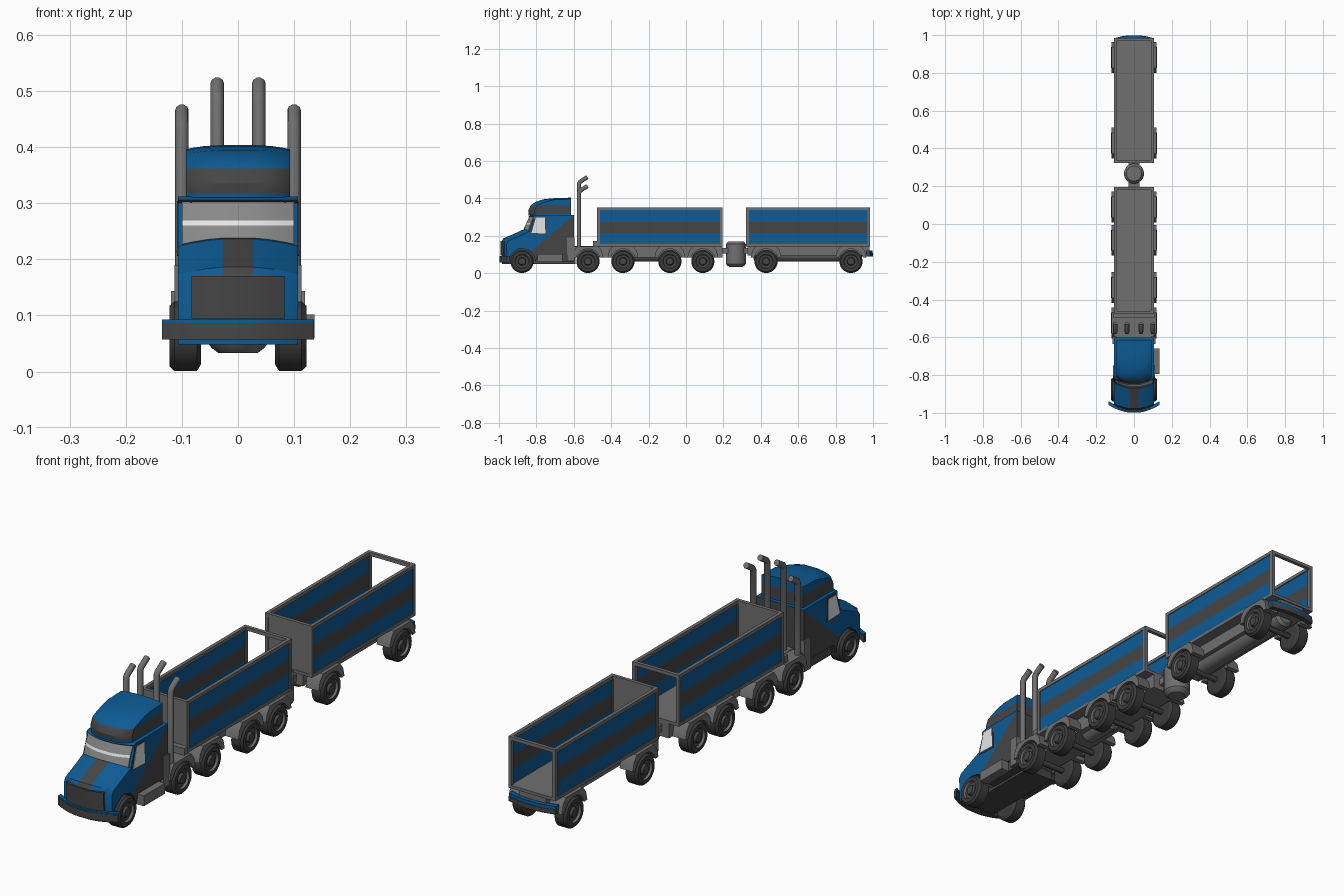
import bpy, bmesh, math
from mathutils import Vector

if "Cube" in bpy.data.objects:
    bpy.data.objects.remove(bpy.data.objects["Cube"])

def material(name, rgb):
    m = bpy.data.materials.new(name)
    m.diffuse_color = (*rgb, 1)
    m.use_nodes = True
    m.node_tree.nodes["Principled BSDF"].inputs["Base Color"].default_value = m.diffuse_color
    return m

BLUE = material("blue paint", (0.004, 0.105, 0.30))
GREY = material("grey metal", (0.16, 0.16, 0.16))
DARK = material("dark grey paint", (0.06, 0.06, 0.06))
TYRE = material("tyre rubber", (0.045, 0.045, 0.045))
GLASS = material("pale glass", (0.78, 0.80, 0.80))
TINT = material("grey glass", (0.25, 0.25, 0.25))

def finish(name, bm, *mats):
    bmesh.ops.recalc_face_normals(bm, faces=bm.faces)
    me = bpy.data.meshes.new(name)
    bm.to_mesh(me)
    bm.free()
    for m in mats:
        me.materials.append(m)
    ob = bpy.data.objects.new(name, me)
    bpy.context.collection.objects.link(ob)
    return ob

def prism(name, profile, xs, mats, shape=None, cuts=(), rule=None):
    """Extrude a (y, z) profile through the x stations, reshape, cut and colour it."""
    bm = bmesh.new()
    f = shape or (lambda x, y, z: (x, y, z))
    rows = [[bm.verts.new(f(x, y, z)) for y, z in profile] for x in xs]
    n = len(profile)
    for a, b in zip(rows, rows[1:]):
        for i in range(n):
            j = (i + 1) % n
            bm.faces.new((a[i], a[j], b[j], b[i]))
    caps = [bm.faces.new(rows[0]), bm.faces.new(rows[-1])]
    if cuts:
        bmesh.ops.triangulate(bm, faces=caps)
    bmesh.ops.recalc_face_normals(bm, faces=bm.faces)
    for co, no in cuts:
        bmesh.ops.bisect_plane(bm, geom=bm.verts[:] + bm.edges[:] + bm.faces[:],
                               plane_co=co, plane_no=no, dist=1e-5)
    if rule:
        for face in bm.faces:
            face.normal_update()
            face.material_index = rule(face.calc_center_median(), face.normal)
    return finish(name, bm, *mats)

def box(name, x, y, z, mat):
    return prism(name, [(y[0], z[0]), (y[1], z[0]), (y[1], z[1]), (y[0], z[1])], x, [mat])

def lathe(name, profile, axis, centre, mats, rule=None, seg=28):
    """Revolve (distance along axis, radius) points."""
    bm = bmesh.new()
    c = Vector(centre)
    rings = []
    for t, r in profile:
        ring = []
        for k in range(seg):
            a = 2 * math.pi * k / seg
            u, v = r * math.cos(a), r * math.sin(a)
            ring.append(bm.verts.new(c + Vector({'X': (t, u, v), 'Y': (u, t, v), 'Z': (u, v, t)}[axis])))
        rings.append(ring)
    for i, (a, b) in enumerate(zip(rings, rings[1:])):
        for k in range(seg):
            j = (k + 1) % seg
            bm.faces.new((a[k], a[j], b[j], b[k])).material_index = rule(i) if rule else 0
    for i, ring in ((0, rings[0]), (len(rings) - 2, rings[-1])):
        bm.faces.new(ring).material_index = rule(i) if rule else 0
    return finish(name, bm, *mats)

def arc(cy, cz, r, a0, a1, n=12):
    return [(cy + r * math.cos(math.radians(a0 + (a1 - a0) * i / n)),
             cz + r * math.sin(math.radians(a0 + (a1 - a0) * i / n))) for i in range(n + 1)]

def stations(half, *inner):
    s = sorted((half, *inner))
    return [-v for v in reversed(s)] + s

# Cab with hood, bowed towards the front
def bow(x, y, z):
    if y < -0.96 or (y < -0.8 and z > 0.16):
        y += 2.5 * x * x
        if 0.16 < z < 0.26:
            z -= 1.2 * x * x
    return x, y, z

cab = [(-0.985, 0.048), (-0.988, 0.17), (-0.978, 0.187), (-0.92, 0.212), (-0.866, 0.237),
       (-0.838, 0.30), (-0.845, 0.306), (-0.832, 0.312), (-0.6, 0.312), (-0.6, 0.1),
       (-0.79, 0.1), (-0.805, 0.06)] + arc(-0.877, 0.063, 0.07, 0, 180) + [(-0.95, 0.048)]

def cab_rule(c, n):
    if abs(n.x) > 0.8:
        return int(c.z < 0.13 + (c.y + 0.81) * 0.857)
    if n.z < -0.4 or n.y > 0.8:
        return 1
    return int(abs(c.x) < 0.027 and c.y < -0.86 and c.z > 0.17)

prism("cab", cab, stations(0.107, 0.027, 0.055, 0.083), [BLUE, DARK], bow,
      [((0, -0.81, 0.13), (0, -0.857, 1))], cab_rule)

# Grille, windscreen and side windows
prism("grille", [(-0.986, 0.095), (-0.993, 0.095), (-0.995, 0.17), (-0.985, 0.17)],
      stations(0.083, 0.027, 0.055), [DARK], lambda x, y, z: (x, y + 2.5 * x * x, z))
prism("windscreen", [(-0.860, 0.237), (-0.869, 0.239), (-0.859, 0.2605), (-0.855, 0.2695),
                     (-0.840, 0.302), (-0.832, 0.302)], stations(0.1, 0.027, 0.055, 0.08),
      [TINT, GLASS], lambda x, y, z: (x, y + 2.5 * x * x, z - (1.2 * x * x if z < 0.26 else 0)),
      (), lambda c, n: int(0.257 < c.z < 0.268 and n.y < -0.5))
for s in (-1, 1):
    prism("side_window", [(-0.826, 0.215), (-0.752, 0.212), (-0.754, 0.298), (-0.803, 0.298)],
          [s * 0.105, s * 0.110], [GLASS])
    prism("window_frame", [(-0.833, 0.209), (-0.746, 0.206), (-0.748, 0.304), (-0.804, 0.304)],
          [s * 0.105, s * 0.1085], [DARK])

# Roof fairing: dark band below, blue cap above
def roof_shape(x, y, z):
    k = (abs(x) / 0.093) ** 3
    if y < -0.7:
        y += 0.035 * k
    return x, y, z - (0.008 * k if z > 0.37 else 0)

prism("roof_fairing", [(-0.842, 0.31), (-0.845, 0.335), (-0.832, 0.362), (-0.805, 0.382), (-0.765, 0.395),
                       (-0.70, 0.402), (-0.615, 0.404), (-0.615, 0.31)],
      stations(0.093, 0.03, 0.06, 0.08, 0.089), [BLUE, DARK], roof_shape,
      [((0, 0, 0.362), (0, 0, 1)), ((0, 0, 0.318), (0, 0, 1))],
      lambda c, n: int(0.318 < c.z < 0.362))

# Front and rear bumpers
def curved_bar(name, y0, y1, z, half, k, mat):
    prism(name, [(y0, z[0]), (y1, z[0]), (y1, z[1]), (y0, z[1])],
          stations(half, 0.03, 0.06, 0.085, 0.11) if half > 0.11 else stations(half, 0.03, 0.06),
          [mat], lambda x, y, z: (x, y + k * x * x, z))

curved_bar("front_bumper", -1.0, -0.985, (0.057, 0.087), 0.135, 2.3, DARK)
curved_bar("front_bumper_trim", -0.998, -0.98, (0.087, 0.093), 0.135, 2.3, BLUE)
curved_bar("rear_bumper", 0.98, 1.0, (0.09, 0.108), 0.105, -1.5, DARK)
curved_bar("rear_bumper_trim", 0.978, 0.998, (0.108, 0.122), 0.105, -1.5, BLUE)

# Exhaust stacks with angled tips
for x, top in ((-0.1, 0.466), (-0.037, 0.514), (0.037, 0.514), (0.1, 0.466)):
    cu = bpy.data.curves.new("exhaust_stack", 'CURVE')
    cu.dimensions = '3D'
    cu.bevel_depth = 0.012
    cu.bevel_resolution = 3
    cu.use_fill_caps = True
    sp = cu.splines.new('POLY')
    path = [(-0.572, 0.12), (-0.572, top - 0.035), (-0.565, top - 0.024), (-0.527, top)]
    sp.points.add(len(path) - 1)
    for p, (y, z) in zip(sp.points, path):
        p.co = (x, y, z, 1)
    cu.materials.append(GREY)
    bpy.context.collection.objects.link(bpy.data.objects.new("exhaust_stack", cu))

# Tractor chassis, step and boxes behind the cab
box("cab_underframe", (-0.064, 0.064), (-0.96, -0.59), (0.05, 0.14), DARK)
box("cab_floor", (-0.1, 0.1), (-0.79, -0.6), (0.06, 0.101), DARK)
box("side_step", (0.1, 0.136), (-0.795, -0.66), (0.06, 0.102), GREY)
box("rear_deck", (-0.105, 0.105), (-0.6, -0.475), (0.125, 0.142), GREY)
box("headboard", (-0.108, 0.108), (-0.497, -0.475), (0.125, 0.172), GREY)
for s in (-1, 1):
    box("cab_rear_box", (s * 0.09, s * 0.113), (-0.636, -0.595), (0.065, 0.19), GREY)

# Open bins: frame, floor, front wall and striped sides
def bin_body(y0, y1):
    lo, hi, w, t = 0.144, 0.352, 0.105, 0.014
    box("bin_floor", (-w, w), (y0, y1), (lo, lo + 0.012), GREY)
    box("bin_front_wall", (-w, w), (y0 + 0.002, y0 + 0.010), (lo, hi - 0.005), GREY)
    for y in (y0, y1 - t):
        box("bin_top_cross_rail", (-w, w), (y, y + t), (hi - t, hi), GREY)
    for s in (-1, 1):
        box("bin_top_rail", (s * (w - t), s * w), (y0, y1), (hi - t, hi), GREY)
        for y in (y0, y1 - t):
            box("bin_corner_post", (s * (w - t), s * w), (y, y + t), (lo, hi), GREY)
        for z, mat in (((0.155, 0.214), BLUE), ((0.214, 0.274), DARK), ((0.274, 0.339), BLUE)):
            box("bin_side_stripe", (s * (w - 0.010), s * (w - 0.003)), (y0 + 0.008, y1 - 0.008), z, mat)

bin_body(-0.475, 0.195)
bin_body(0.322, 0.985)

# Chassis rails, tanks and drawbar below the bins
box("front_chassis", (-0.06, 0.06), (-0.6, 0.195), (0.085, 0.146), GREY)
box("rear_chassis", (-0.06, 0.06), (0.33, 0.98), (0.095, 0.146), GREY)
for y0, y1 in ((-0.29, -0.13), (0.36, 0.94)):
    lathe("under_tank", [(y0, 0.03), (y0 + 0.01, 0.042), (y1 - 0.01, 0.042), (y1, 0.03)],
          'Y', (0, 0, 0.105), [GREY])
box("drawbar", (-0.03, 0.03), (0.19, 0.34), (0.105, 0.135), GREY)
lathe("coupling_drum", [(0.033, 0.035), (0.042, 0.047), (0.05, 0.053), (0.155, 0.053), (0.164, 0.047), (0.17, 0.04)],
      'Z', (0, 0.267, 0), [GREY])

# Wheels, axles and mudguards
tyre = [(0.066, 0.02), (0.066, 0.05), (0.073, 0.062), (0.113, 0.062), (0.122, 0.054), (0.122, 0.038),
        (0.113, 0.035), (0.111, 0.022), (0.121, 0.018), (0.122, 0.008)]
for i, wy in enumerate((-0.877, -0.524, -0.337, -0.086, 0.09, 0.428, 0.882)):
    lathe("axle", [(-0.1, 0.012), (0.1, 0.012)], 'X', (0, wy, 0.063), [DARK], seg=12)
    for s in (-1, 1):
        lathe("wheel", [(s * t, r) for t, r in tyre], 'X', (0, wy, 0.063), [TYRE, DARK, GREY],
              lambda k: 0 if k < 5 else 2 if k < 6 else 1)
        if i:
            guard = [(wy - 0.082, 0.085), (wy - 0.074, 0.12), (wy - 0.055, 0.144), (wy + 0.055, 0.144),
                     (wy + 0.074, 0.12), (wy + 0.082, 0.085)] + arc(wy, 0.063, 0.067, 18, 162)
            prism("mudguard", guard, [s * 0.06, s * 0.119], [GREY])

# Smooth the rounded parts, keep edges sharp
bpy.ops.object.select_all(action='DESELECT')
for ob in bpy.context.scene.objects:
    if ob.type == 'MESH':
        ob.select_set(True)
        bpy.context.view_layer.objects.active = ob
bpy.ops.object.shade_smooth_by_angle(angle=math.radians(30))
